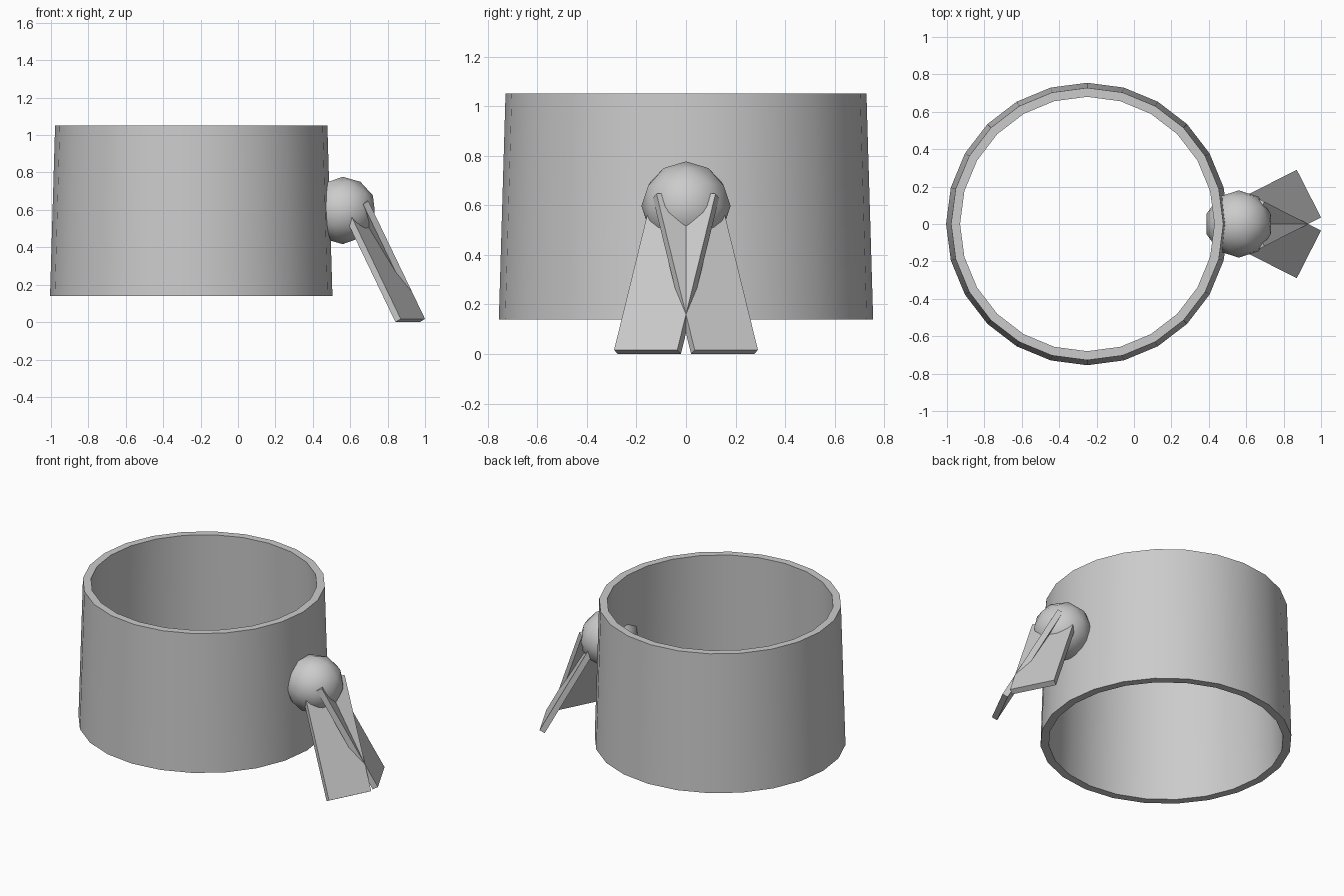
import bpy
import bmesh
import math
from mathutils import Matrix, Vector

cube = bpy.data.objects.get("Cube")
if cube:
    bpy.data.objects.remove(cube)

grey = bpy.data.materials.new("plain grey")
grey.use_nodes = True
grey.diffuse_color = (0.6, 0.6, 0.6, 1)
grey.node_tree.nodes["Principled BSDF"].inputs["Base Color"].default_value = (0.6, 0.6, 0.6, 1)


def finish(bm, name, smooth=True):
    bmesh.ops.recalc_face_normals(bm, faces=bm.faces)
    mesh = bpy.data.meshes.new(name)
    bm.to_mesh(mesh)
    bm.free()
    mesh.materials.append(grey)
    obj = bpy.data.objects.new(name, mesh)
    bpy.context.collection.objects.link(obj)
    if smooth:
        bpy.ops.object.select_all(action="DESELECT")
        obj.select_set(True)
        bpy.context.view_layer.objects.active = obj
        bpy.ops.object.shade_smooth_by_angle(angle=math.radians(35))
    return obj


# Open tapered band: a four-corner wall profile turned round the axis
SIDES = 24
profile = [(0.755, 0.14), (0.728, 1.05), (0.68, 1.05), (0.705, 0.14)]
bm = bmesh.new()
rings = []
for i in range(SIDES):
    a = math.tau * i / SIDES
    rings.append([bm.verts.new((r * math.cos(a) - 0.25, r * math.sin(a), z))
                  for r, z in profile])
for i, ring in enumerate(rings):
    nxt = rings[(i + 1) % SIDES]
    for j in range(4):
        k = (j + 1) % 4
        bm.faces.new((ring[j], nxt[j], nxt[k], ring[k]))
finish(bm, "band")

# Round knob set through the wall
bm = bmesh.new()
bmesh.ops.create_icosphere(bm, subdivisions=2, radius=0.18,
                           matrix=Matrix.Translation((0.56, 0, 0.597)))
finish(bm, "knob")

# Two crossing flat tails, mirrored front to back
corner = Vector((1.0, 0.035, 0.017))
across = Vector((-0.13, 0.255, 0))
along = Vector((-0.31, -0.14, 0.63))
along -= across * along.dot(across) / across.length_squared
inward = -across.cross(along).normalized() * 0.036
for name, side in (("back_tail", 1), ("front_tail", -1)):
    bm = bmesh.new()
    bmesh.ops.create_cube(bm, size=1)
    for v in bm.verts:
        u, w, t = v.co + Vector((0.5, 0.5, 0.5))
        v.co = corner + across * u + along * w + inward * t
        v.co.y *= side
    finish(bm, name, smooth=False)
